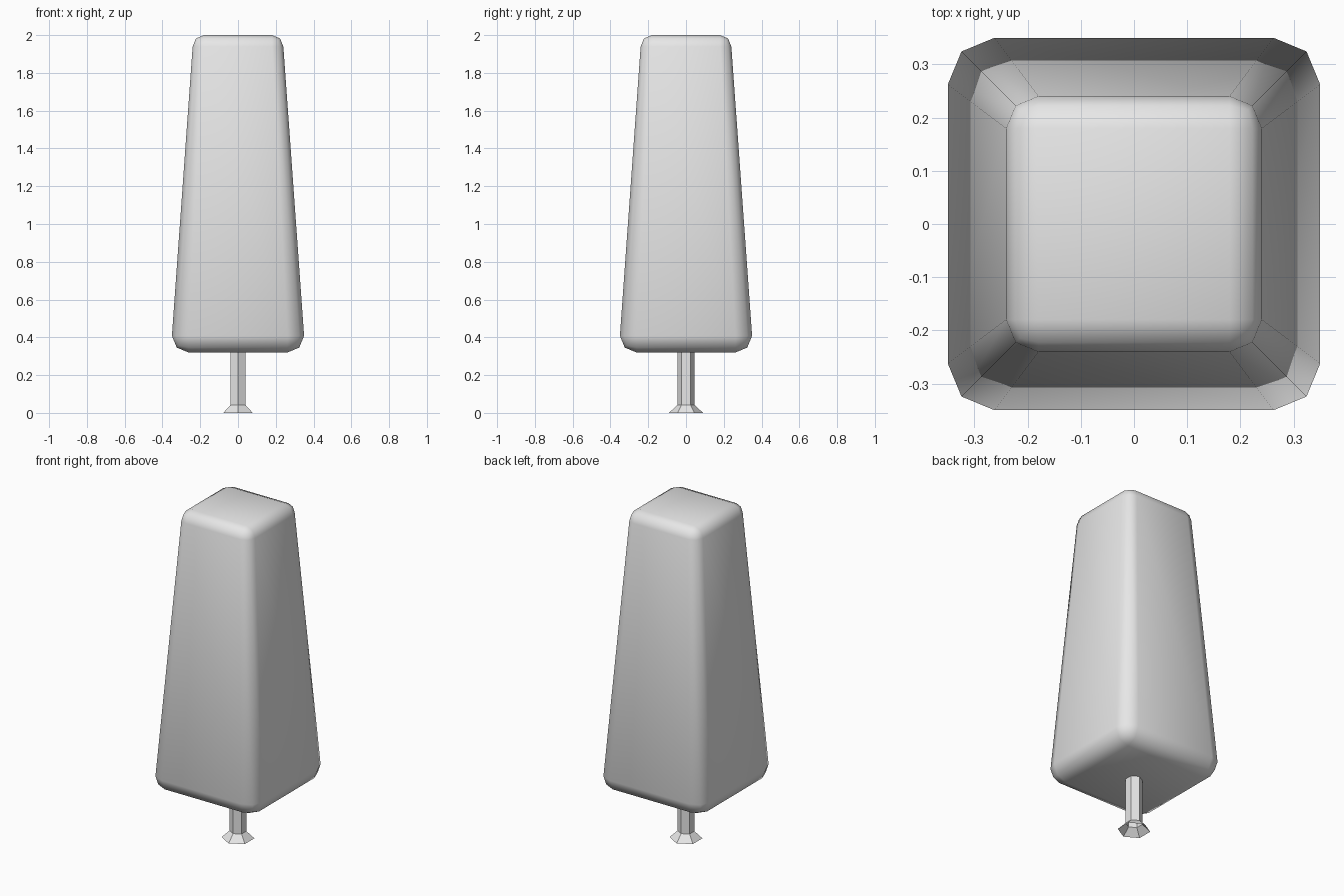
import bpy, bmesh, math

cube = bpy.data.objects.get("Cube")
if cube:
    bpy.data.objects.remove(cube, do_unlink=True)

BOTTOM, TOP = 0.32, 2.0
HALF, BEVEL, TAPER = 0.35, 0.088, 0.686


def material(name, colour):
    m = bpy.data.materials.new(name)
    m.use_nodes = True
    m.diffuse_color = colour
    m.node_tree.nodes["Principled BSDF"].inputs["Base Color"].default_value = colour
    return m


def finish(bm, name, mat, smooth):
    bmesh.ops.recalc_face_normals(bm, faces=bm.faces)
    for f in bm.faces:
        f.smooth = smooth
    mesh = bpy.data.meshes.new(name)
    bm.to_mesh(mesh)
    bm.free()
    mesh.materials.append(mat)
    obj = bpy.data.objects.new(name, mesh)
    bpy.context.collection.objects.link(obj)
    return obj


grey = material("plain grey", (0.8, 0.8, 0.8, 1))

# Body: rounded cube whose upper half is shrunk and lifted to the top
bm = bmesh.new()
bmesh.ops.create_cube(bm, size=2 * HALF)
bmesh.ops.bevel(bm, geom=bm.edges[:], offset=BEVEL, segments=2,
                profile=0.5, affect='EDGES', clamp_overlap=True)
for v in bm.verts:
    if v.co.z > 0:
        v.co = v.co * TAPER
        v.co.z += TOP - HALF * TAPER
    else:
        v.co.z += BOTTOM + HALF
finish(bm, "body", grey, True)

# Stem: open six-sided tube with a flared foot
bm = bmesh.new()
rings = []
for radius, z in ((0.09, 0), (0.046, 0.042), (0.046, BOTTOM)):
    rings.append([bm.verts.new((radius * math.sin(i * math.tau / 6),
                                radius * math.cos(i * math.tau / 6), z))
                  for i in range(6)])
for low, high in zip(rings, rings[1:]):
    for i in range(6):
        j = (i + 1) % 6
        bm.faces.new((low[j], low[i], high[i], high[j]))
finish(bm, "stem", grey, False)
